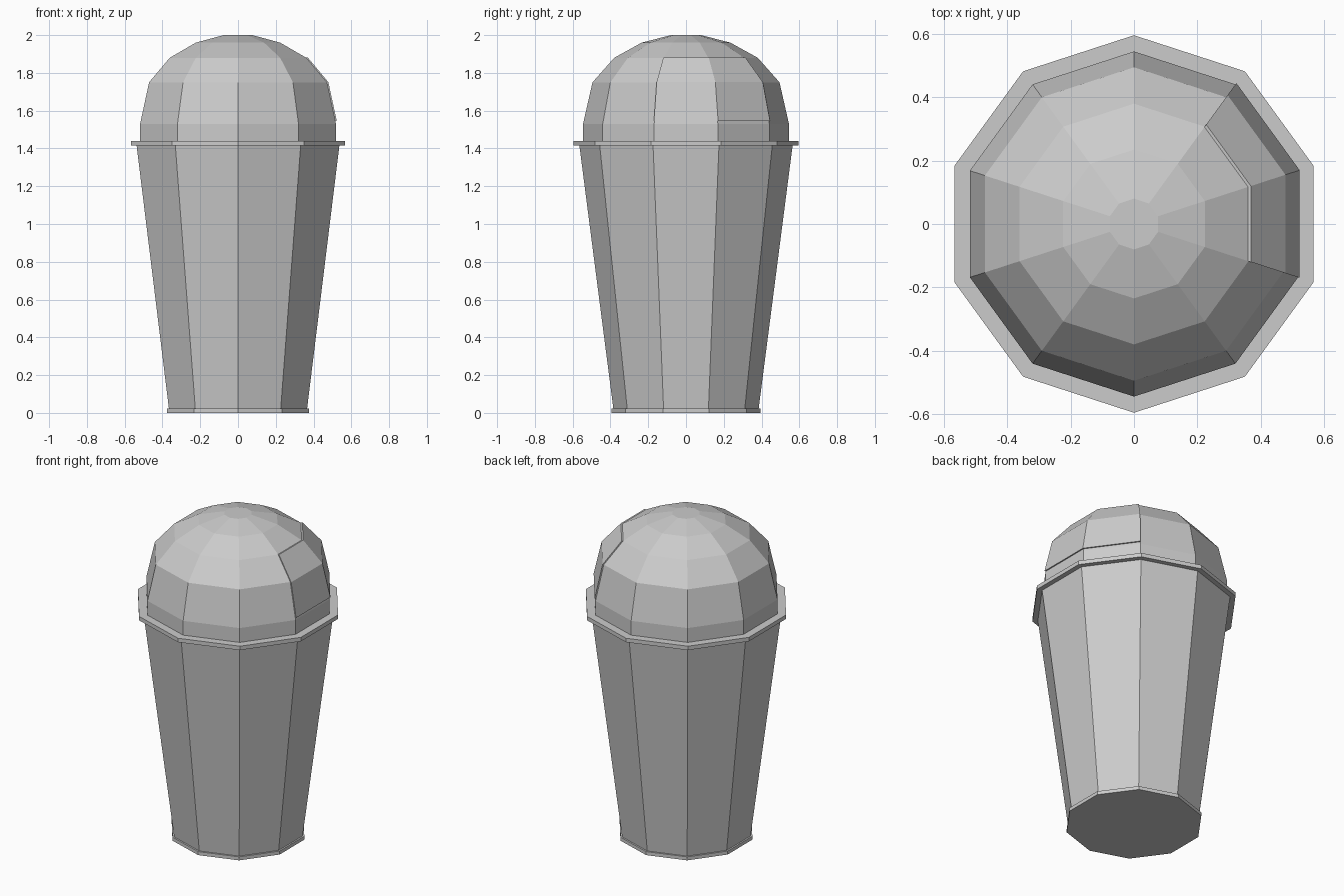
import bpy
import bmesh
from math import cos, sin, radians

cube = bpy.data.objects.get("Cube")
if cube:
    bpy.data.objects.remove(cube, do_unlink=True)

SIDES = 10
STEP = 360 / SIDES
START = -90  # one corner points to the front

grey = bpy.data.materials.new("light grey")
grey.use_nodes = True
colour = (0.6, 0.6, 0.6, 1)
grey.diffuse_color = colour
grey.node_tree.nodes["Principled BSDF"].inputs["Base Color"].default_value = colour


def corner(i, radius, z):
    a = radians(START + i * STEP)
    return (radius * cos(a), radius * sin(a), z)


def finish(bm, name):
    bmesh.ops.recalc_face_normals(bm, faces=bm.faces[:])
    mesh = bpy.data.meshes.new(name)
    bm.to_mesh(mesh)
    bm.free()
    mesh.materials.append(grey)
    obj = bpy.data.objects.new(name, mesh)
    bpy.context.collection.objects.link(obj)
    return obj


def turned(name, profile):
    """Closed ten-sided solid from (radius, height) pairs, bottom to top."""
    bm = bmesh.new()
    rings = [[bm.verts.new(corner(i, r, z)) for i in range(SIDES)] for r, z in profile]
    for low, high in zip(rings, rings[1:]):
        for i in range(SIDES):
            j = (i + 1) % SIDES
            bm.faces.new((low[i], low[j], high[j], high[i]))
    bm.faces.new(rings[0][::-1])
    bm.faces.new(rings[-1])
    return finish(bm, name)


# Tapered body with its foot ring and upper rim
turned("foot_ring", [(0.395, 0), (0.395, 0.022)])
turned("tapered_body", [(0.383, 0.01), (0.565, 1.42)])
turned("upper_rim", [(0.596, 1.415), (0.596, 1.44)])

# Domed lid
dome = [(0.545, 1.435), (0.545, 1.53), (0.495, 1.75),
        (0.38, 1.88), (0.235, 1.96), (0.08, 2.0)]
turned("domed_lid", dome)

# Thin flap lying over two sides of the lid
flap_profile = [(0.542, 1.545), (0.495, 1.75), (0.38, 1.88)]
bm = bmesh.new()


def flap_layer(offset, lift):
    return [[bm.verts.new(corner(i, r + offset, z + lift * k)) for i in (2, 3, 4)]
            for k, (r, z) in enumerate(flap_profile)]


inner = flap_layer(-0.006, 0)
outer = flap_layer(0.008, 0.001)
for k in range(2):
    for i in range(2):
        for layer in (inner, outer):
            bm.faces.new((layer[k][i], layer[k][i + 1], layer[k + 1][i + 1], layer[k + 1][i]))
    for i in (0, 2):  # side edges
        bm.faces.new((inner[k][i], outer[k][i], outer[k + 1][i], inner[k + 1][i]))
for k in (0, 2):  # lower and upper edges
    for i in range(2):
        bm.faces.new((inner[k][i], inner[k][i + 1], outer[k][i + 1], outer[k][i]))
finish(bm, "lid_flap")
